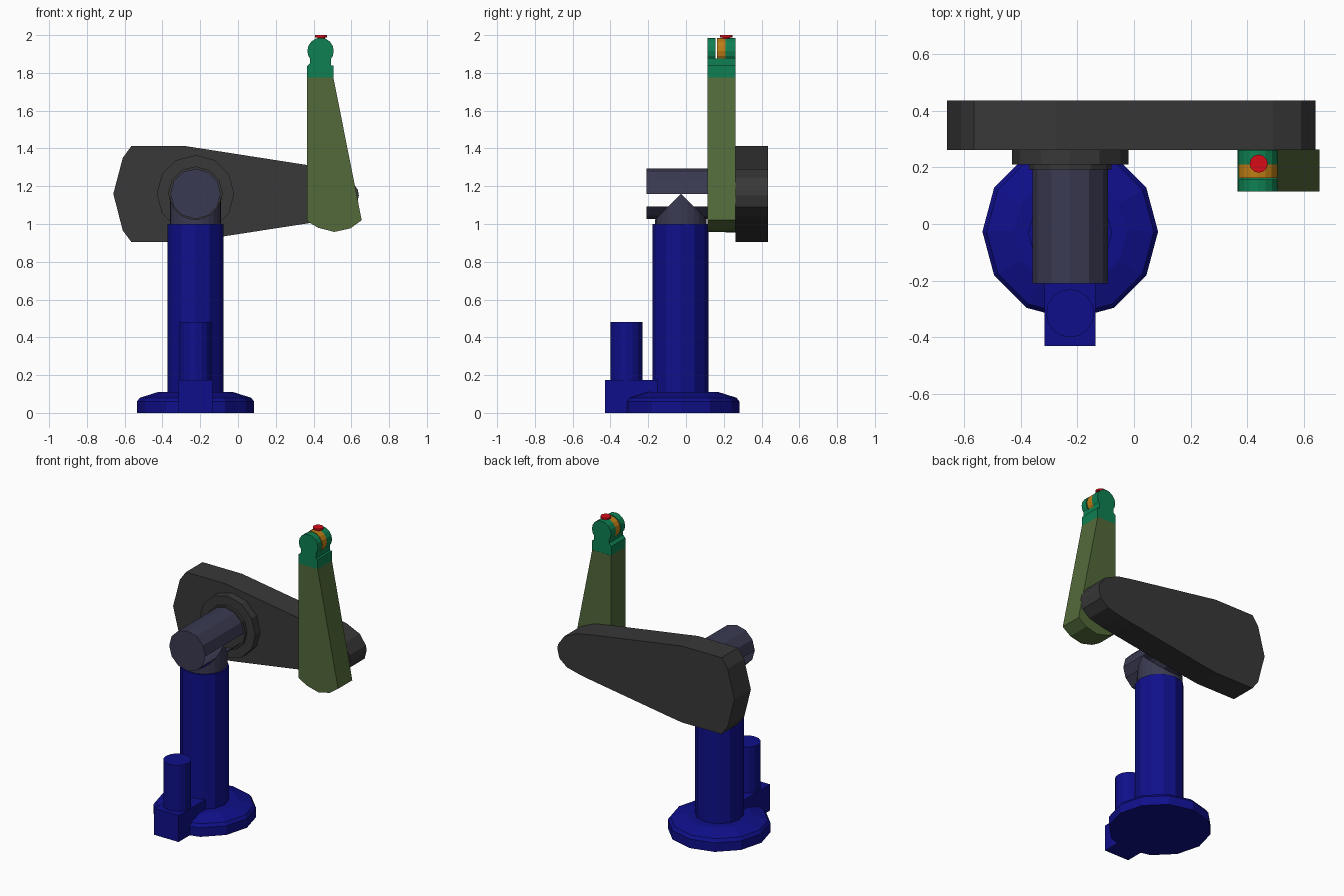
import bpy, bmesh, math

cube = bpy.data.objects.get("Cube")
if cube:
    bpy.data.objects.remove(cube, do_unlink=True)


def material(name, rgb):
    """Flat colour from 0-255 display values, stored linear."""
    lin = [((c / 255 + 0.055) / 1.055) ** 2.4 for c in rgb] + [1.0]
    m = bpy.data.materials.new(name)
    m.use_nodes = True
    m.diffuse_color = lin
    m.node_tree.nodes["Principled BSDF"].inputs["Base Color"].default_value = lin
    return m


BLUE = material("navy blue", (15, 15, 138))
SLATE = material("slate grey", (58, 58, 82))
GREY = material("dark grey", (56, 56, 56))
OLIVE = material("olive green", (82, 106, 58))
GREEN = material("sea green", (14, 128, 82))
ORANGE = material("orange", (190, 125, 22))
RED = material("red", (215, 12, 24))


def loft(name, rings, mat, skip=(), cap_end=True):
    """Join matching loops of points with quads and close the ends."""
    bm = bmesh.new()
    loops = [[bm.verts.new(p) for p in r] for r in rings]
    n = len(loops[0])
    for a, b in zip(loops, loops[1:]):
        for i in range(n):
            if i not in skip:
                j = (i + 1) % n
                bm.faces.new((a[i], a[j], b[j], b[i]))
    bm.faces.new(loops[0])
    if cap_end:
        bm.faces.new(loops[-1])
    bmesh.ops.recalc_face_normals(bm, faces=bm.faces)
    me = bpy.data.meshes.new(name)
    bm.to_mesh(me)
    bm.free()
    me.materials.append(mat)
    ob = bpy.data.objects.new(name, me)
    bpy.context.collection.objects.link(ob)
    return ob


def ngon(cx, cy, r, n=12):
    return [(cx + r * math.cos(2 * math.pi * i / n),
             cy + r * math.sin(2 * math.pi * i / n)) for i in range(n)]


def upright(name, cx, cy, steps, mat, n=12):
    """Stack of (radius, z) rings around a vertical axis."""
    return loft(name, [[(x, y, z) for x, y in ngon(cx, cy, r, n)]
                       for r, z in steps], mat)


def slab(name, outline, y0, y1, mat, skip=()):
    """Extrude an x-z outline along y."""
    return loft(name, [[(x, y, z) for x, z in outline] for y in (y0, y1)],
                mat, skip)


CX, CY, AXIS_Z = -0.225, -0.027, 1.16

# Base plate and column
upright("base_plate", CX, CY, [(0.31, 0), (0.31, 0.06), (0.295, 0.08), (0.2, 0.11)], BLUE)
upright("column", CX, CY - 0.003, [(0.148, 0.02), (0.148, 1.0)], BLUE)

# Motor housing at the foot of the column
box = [(-0.315, 0), (-0.135, 0), (-0.135, 0.175), (-0.315, 0.175)]
slab("motor_box", box, -0.43, -0.15, BLUE)
upright("motor", CX, -0.315, [(0.085, 0.15), (0.085, 0.48)], BLUE, 16)

# Saddle: tube cut to meet the horizontal shoulder barrel
R = 0.136
foot = ngon(CX, CY, R, 24)
loft("shoulder_saddle",
     [[(x, y, 1.0) for x, y in foot],
      [(x, y, AXIS_Z - abs(y - CY)) for x, y in foot]], SLATE, cap_end=False)

# Shoulder barrel, open in a narrow band on both sides under the axis
slab("shoulder_barrel", ngon(CX, AXIS_Z, 0.133), -0.21, 0.2, SLATE, skip=(6, 11))
slab("shoulder_hub", ngon(CX, AXIS_Z, 0.145), 0.192, 0.215, GREY)
slab("shoulder_flange", ngon(CX, AXIS_Z, 0.205), 0.21, 0.265, GREY)

# Upper arm: broad at the shoulder, tapering to a rounded elbow
arm = [(-0.66, 1.16), (-0.61, 1.35), (-0.565, 1.412), (-0.275, 1.412),
       (0.38, 1.31), (0.49, 1.29), (0.59, 1.245), (0.635, 1.18), (0.64, 1.15),
       (0.625, 1.09), (0.57, 1.045), (0.47, 1.02), (0.38, 1.005),
       (-0.17, 0.92), (-0.275, 0.905), (-0.565, 0.905), (-0.61, 0.965)]
slab("upper_arm", arm, 0.262, 0.435, GREY)

# Forearm
forearm = [(0.365, 1.775), (0.505, 1.775), (0.655, 1.02), (0.595, 0.977),
           (0.51, 0.958), (0.425, 0.98), (0.365, 1.015)]
slab("forearm", forearm, 0.114, 0.263, OLIVE)

# Wrist: block, neck, two cheeks and the joint between them
WX, WZ = 0.437, 1.916
block = [(0.365, 1.775), (0.505, 1.775), (0.505, 1.838), (0.492, 1.84),
         (0.492, 1.875), (0.382, 1.875), (0.382, 1.852), (0.365, 1.835)]
slab("wrist_block", block, 0.114, 0.262, GREEN)
for side, y0, y1 in (("front", 0.114, 0.157), ("back", 0.21, 0.262)):
    slab("wrist_cheek_" + side, ngon(WX, WZ, 0.07, 16), y0, y1, GREEN)
slab("wrist_joint", ngon(WX, WZ, 0.069, 16), 0.163, 0.21, ORANGE)

# Tool mounting disc on top
upright("tool_disc", WX + 0.003, 0.213, [(0.02, 1.97), (0.02, 1.988), (0.032, 1.988), (0.032, 2.0)], RED)
